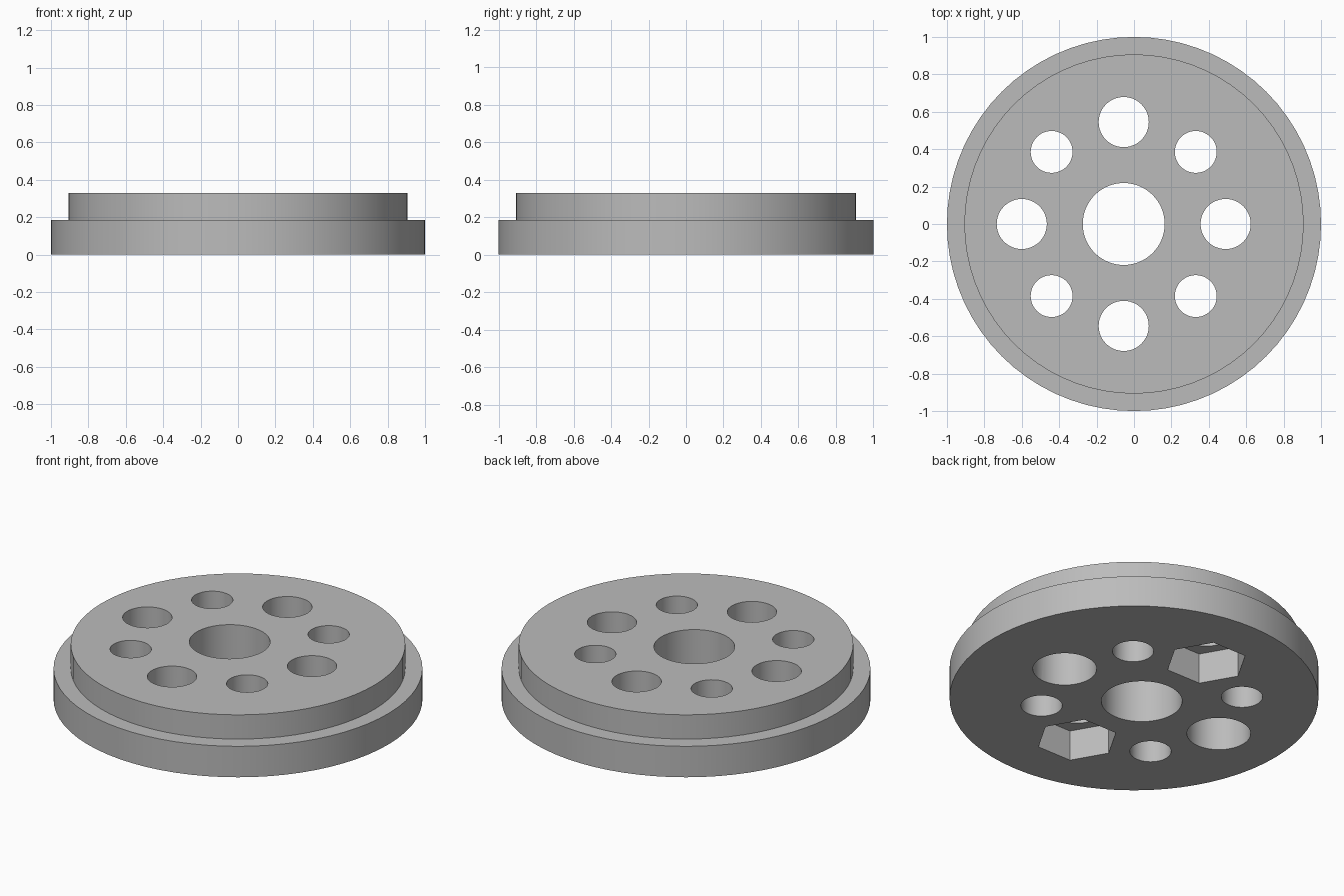
import bpy
import bmesh
from math import cos, sin, radians

if "Cube" in bpy.data.objects:
    bpy.data.objects.remove(bpy.data.objects["Cube"], do_unlink=True)

FLANGE_TOP = 0.185
HUB_TOP = 0.33
HUB_RADIUS = 0.907
CENTRE_X = -0.055       # the hole pattern sits off the disc axis
PITCH_RADIUS = 0.545

grey = bpy.data.materials.new("plain_grey")
grey.use_nodes = True
grey.diffuse_color = (0.5, 0.5, 0.5, 1)
grey.node_tree.nodes["Principled BSDF"].inputs["Base Color"].default_value = (0.5, 0.5, 0.5, 1)


def cylinder(name, radius, bottom, top, x=0, y=0, sides=64):
    """Upright prism between two heights, first corner towards +x."""
    bpy.ops.mesh.primitive_cylinder_add(
        vertices=sides, radius=radius, depth=top - bottom,
        location=(x, y, (bottom + top) / 2),
        rotation=(0, 0, radians(90)))
    obj = bpy.context.object
    obj.name = name
    bpy.ops.object.transform_apply(location=True, rotation=True, scale=True)
    return obj


# Stepped disc: wide flange with a narrower raised hub
disc = cylinder("stepped_disc", 1, 0, FLANGE_TOP, sides=72)
bm = bmesh.new()
bm.from_mesh(disc.data)
top_face = max(bm.faces, key=lambda f: f.calc_center_median().z)
bmesh.ops.inset_region(bm, faces=[top_face], thickness=1 - HUB_RADIUS)
raised = bmesh.ops.extrude_discrete_faces(bm, faces=[top_face])["faces"][0]
for v in raised.verts:
    v.co.z = HUB_TOP
bm.to_mesh(disc.data)
bm.free()
disc.data.materials.append(grey)


def cut(radius, x, y, bottom=-0.1, top=0.5, sides=48):
    """Drill one hole or pocket into the disc."""
    cutter = cylinder("hole_cutter", radius, bottom, top, x, y, sides)
    cutter.hide_render = True
    mod = disc.modifiers.new("hole", "BOOLEAN")
    mod.operation = "DIFFERENCE"
    mod.solver = "EXACT"
    mod.object = cutter
    bpy.ops.object.select_all(action="DESELECT")
    disc.select_set(True)
    bpy.context.view_layer.objects.active = disc
    bpy.ops.object.modifier_apply(modifier=mod.name)
    bpy.data.objects.remove(cutter, do_unlink=True)


# Shaft bore
cut(0.219, CENTRE_X, 0, sides=64)

# Ring of eight holes, alternating large and small
for i in range(8):
    angle = radians(45 * i)
    x = CENTRE_X + PITCH_RADIUS * cos(angle)
    y = PITCH_RADIUS * sin(angle)
    cut(0.112 if i % 2 else 0.134, x, y)
    if i % 4 == 0:      # round bolt head recess on the underside
        cut(0.173, x, y, top=0.2)
    elif i % 4 == 2:    # hexagonal nut pocket on the underside
        # six-sided cutter is turned so corners point along x
        cut(0.223, x, y, top=0.182, sides=6)

# Smooth round walls, crisp rims and hexagon corners
bpy.ops.object.select_all(action="DESELECT")
disc.select_set(True)
bpy.context.view_layer.objects.active = disc
bpy.ops.object.shade_smooth_by_angle(angle=radians(30))
